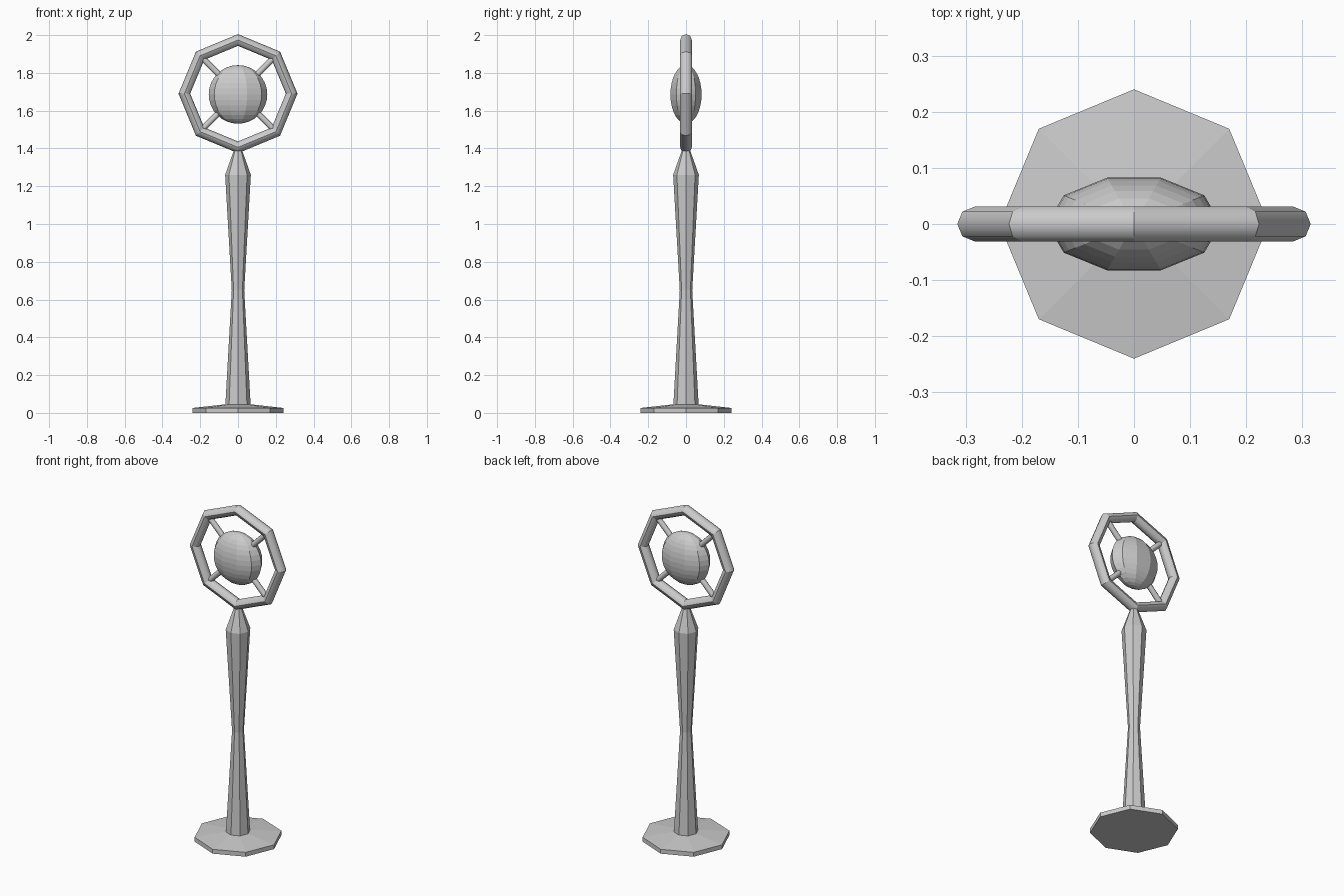
import bpy, bmesh
from math import sin, cos, pi
from mathutils import Matrix, Vector

if "Cube" in bpy.data.objects:
    bpy.data.objects.remove(bpy.data.objects["Cube"])

CENTER = Vector((0, 0, 1.69))


def make_object(name, bm, smooth=None):
    bmesh.ops.recalc_face_normals(bm, faces=bm.faces)
    mesh = bpy.data.meshes.new(name)
    bm.to_mesh(mesh)
    bm.free()
    obj = bpy.data.objects.new(name, mesh)
    bpy.context.collection.objects.link(obj)
    if smooth:
        bpy.ops.object.select_all(action='DESELECT')
        obj.select_set(True)
        bpy.context.view_layer.objects.active = obj
        bpy.ops.object.shade_smooth_by_angle(angle=smooth)
    return obj


def lathe(name, profile, sides=8):
    """Capped, faceted solid from (radius, z) pairs."""
    bm = bmesh.new()
    rings = [[bm.verts.new((r * cos(2 * pi * i / sides), r * sin(2 * pi * i / sides), z))
              for i in range(sides)] for r, z in profile]
    for a, b in zip(rings, rings[1:]):
        for i in range(sides):
            j = (i + 1) % sides
            bm.faces.new((a[i], a[j], b[j], b[i]))
    bm.faces.new(rings[0])
    bm.faces.new(rings[-1])
    return make_object(name, bm)


# Base plate and waisted post
lathe("base_plate", [(0.24, 0), (0.24, 0.026), (0.06, 0.046)])
lathe("post", [(0.067, 0.04), (0.033, 0.65), (0.068, 1.26), (0.022, 1.39)])

# Octagonal ring made from an eight-sided tube
bm = bmesh.new()
n, major, minor = 8, 0.284, 0.031
loops = []
for i in range(n):
    a = 2 * pi * i / n
    loops.append([bm.verts.new(CENTER + Vector((
        (major + minor * cos(2 * pi * k / n)) * cos(a),
        minor * sin(2 * pi * k / n),
        (major + minor * cos(2 * pi * k / n)) * sin(a)))) for k in range(n)])
for i in range(n):
    p, q = loops[i], loops[(i + 1) % n]
    for k in range(n):
        m = (k + 1) % n
        bm.faces.new((p[k], p[m], q[m], q[k]))
ring = make_object("ring", bm, 0.81)
# Keep the mitred corners of the ring crisp
for e in ring.data.edges:
    if e.vertices[0] // n == e.vertices[1] // n:
        e.use_edge_sharp = True

# Flattened ball in the middle
bm = bmesh.new()
bmesh.ops.create_uvsphere(bm, u_segments=10, v_segments=16, radius=0.155)
bm.transform(Matrix.Translation(CENTER - Vector((0, 0, 0.004)))
             @ Matrix.Diagonal((1, 0.56, 1, 1)) @ Matrix.Rotation(pi / 2, 4, 'Z'))
make_object("center_ball", bm)

# Two crossed rods holding the ball
for name, angle in (("rod_rising", pi / 4), ("rod_falling", -pi / 4)):
    bm = bmesh.new()
    bmesh.ops.create_cone(bm, cap_ends=True, segments=8, radius1=0.016, radius2=0.016, depth=0.55)
    bm.transform(Matrix.Translation(CENTER) @ Matrix.Rotation(angle, 4, 'Y'))
    make_object(name, bm, 0.81)
